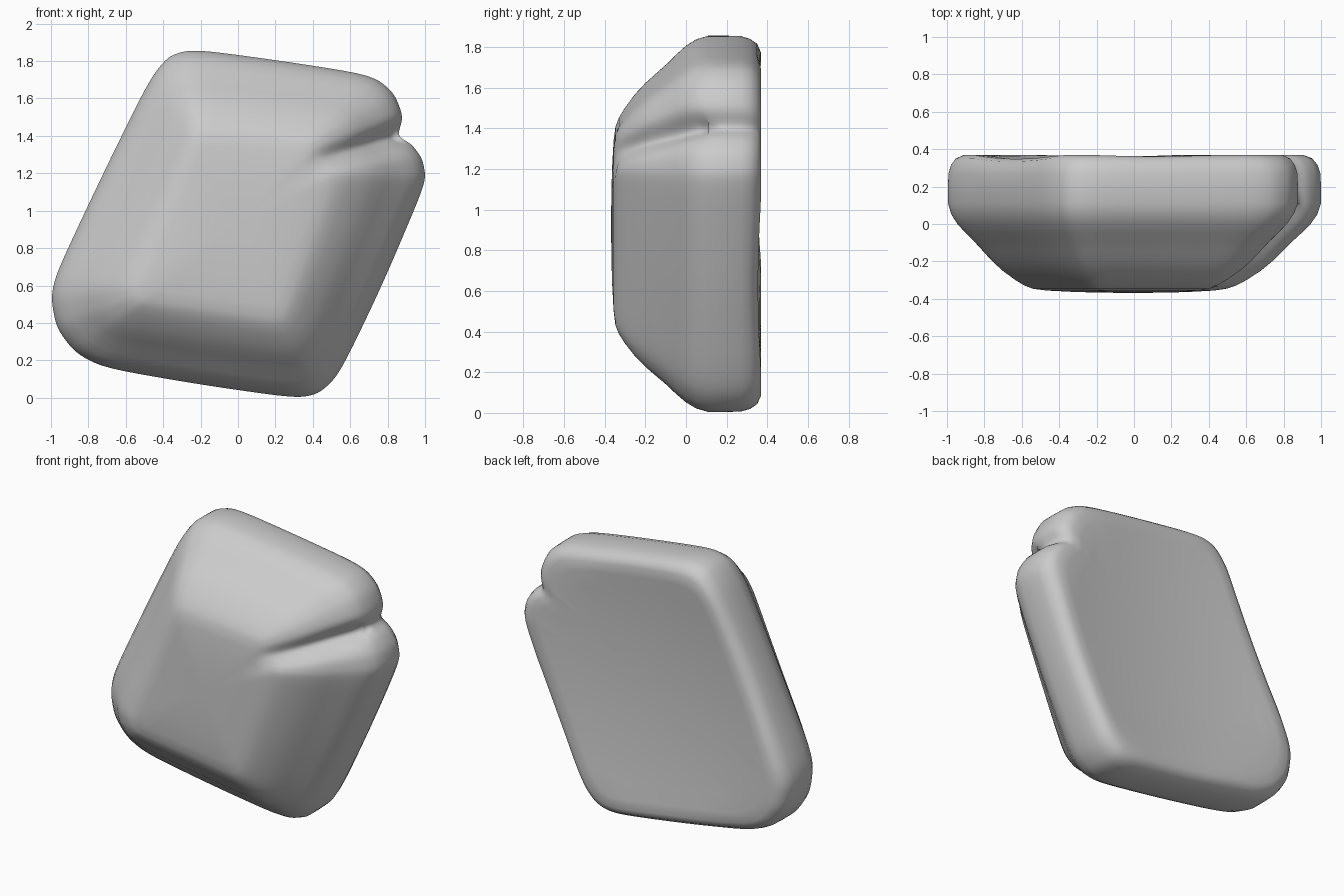
import bpy, bmesh, math
from mathutils import Vector

if "Cube" in bpy.data.objects:
    bpy.data.objects.remove(bpy.data.objects["Cube"])

# Outline control points (x, z) of the widest section, each with its partner on the front plateau
PAIRS = [
    (-0.24, 1.865, -0.16, 1.41), (-0.37, 1.83, -0.20, 1.40), (-0.475, 1.70, -0.24, 1.36),
    (-0.73, 1.18, -0.37, 1.00), (-0.975, 0.66, -0.53, 0.64), (-1.0, 0.53, -0.54, 0.59),
    (-0.97, 0.37, -0.53, 0.55), (-0.87, 0.24, -0.50, 0.52), (-0.72, 0.16, -0.42, 0.51),
    (-0.20, 0.07, -0.10, 0.47), (0.31, -0.003, 0.15, 0.43), (0.43, 0.02, 0.20, 0.43),
    (0.54, 0.12, 0.25, 0.46), (0.77, 0.60, 0.37, 0.80), (0.97, 1.07, 0.49, 1.14),
    (1.005, 1.18, 0.50, 1.19), (0.985, 1.28, 0.49, 1.22), (0.93, 1.355, 0.46, 1.25),
    (0.85, 1.40, 0.42, 1.28), (0.885, 1.50, 0.41, 1.33), (0.835, 1.63, 0.38, 1.36),
    (0.72, 1.725, 0.33, 1.37), (0.24, 1.80, 0.08, 1.39),
]
# Sections from back to front: y, blend from outline to plateau, scale about the centre
RINGS = [
    (0.370, 0.24, 0.10), (0.370, 0.24, 0.35), (0.370, 0.24, 0.60), (0.370, 0.24, 0.82),
    (0.370, 0.24, 0.95), (0.368, 0.18, 1), (0.350, 0.09, 1), (0.315, 0.035, 1),
    (0.27, 0.005, 1), (0.20, 0, 1), (0.11, 0, 1), (0.05, 0.04, 1), (0.0, 0.11, 1),
    (-0.05, 0.21, 1), (-0.10, 0.32, 1), (-0.15, 0.42, 1), (-0.20, 0.52, 1),
    (-0.25, 0.64, 1), (-0.30, 0.79, 1), (-0.33, 0.90, 1), (-0.347, 1, 1),
    (-0.356, 1, 0.86), (-0.363, 1, 0.6), (-0.367, 1, 0.35), (-0.368, 1, 0.1),
]
CENTRE = Vector((0.0, 0.93))
GROOVE_A, GROOVE_B = Vector((0.88, 1.41)), Vector((0.50, 1.28))


def smooth_loop(points, steps=6, passes=5):
    """Subdivide a closed loop and round off its corners."""
    n = len(points)
    pts = [points[i].lerp(points[(i + 1) % n], k / steps) for i in range(n) for k in range(steps)]
    for _ in range(passes):
        m = len(pts)
        pts = [pts[i] * 0.5 + (pts[i - 1] + pts[(i + 1) % m]) * 0.25 for i in range(m)]
    return pts


def groove_depth(p):
    """Soft valley running inward from the notch."""
    axis = GROOVE_B - GROOVE_A
    u = max(0.0, min(1.0, (p - GROOVE_A).dot(axis) / axis.length_squared))
    d = (p - GROOVE_A - axis * u).length
    return 0.075 * (1 - 0.6 * u) * math.exp(-(d / 0.065) ** 2)


outer = smooth_loop([Vector(p[:2]) for p in PAIRS])
plateau = smooth_loop([Vector(p[2:]) for p in PAIRS])

bm = bmesh.new()
loops = []
for y, blend, scale in RINGS:
    ring = []
    for a, b in zip(outer, plateau):
        p = CENTRE + (a.lerp(b, blend) - CENTRE) * scale
        depth = y
        if y > 0.3:        # dished back
            depth -= 0.055 * (1 - min(1.0, (p - CENTRE).length_squared / 0.75))
        elif y < 0.08:     # valley on the front slope
            depth += groove_depth(p)
        ring.append(bm.verts.new((p.x, depth, p.y)))
    loops.append(ring)

# Skin the sections and close both ends
n = len(outer)
for r, s in zip(loops, loops[1:]):
    for i in range(n):
        j = (i + 1) % n
        bm.faces.new((r[i], r[j], s[j], s[i]))
bm.faces.new(loops[0])
bm.faces.new(loops[-1])
bmesh.ops.recalc_face_normals(bm, faces=bm.faces)
for f in bm.faces:
    f.smooth = True

mesh = bpy.data.meshes.new("stone_block")
bm.to_mesh(mesh)
bm.free()
stone = bpy.data.objects.new("stone_block", mesh)
bpy.context.collection.objects.link(stone)

grey = bpy.data.materials.new("stone_grey")
grey.diffuse_color = (0.6, 0.6, 0.6, 1)
grey.use_nodes = True
grey.node_tree.nodes["Principled BSDF"].inputs["Base Color"].default_value = grey.diffuse_color
mesh.materials.append(grey)
